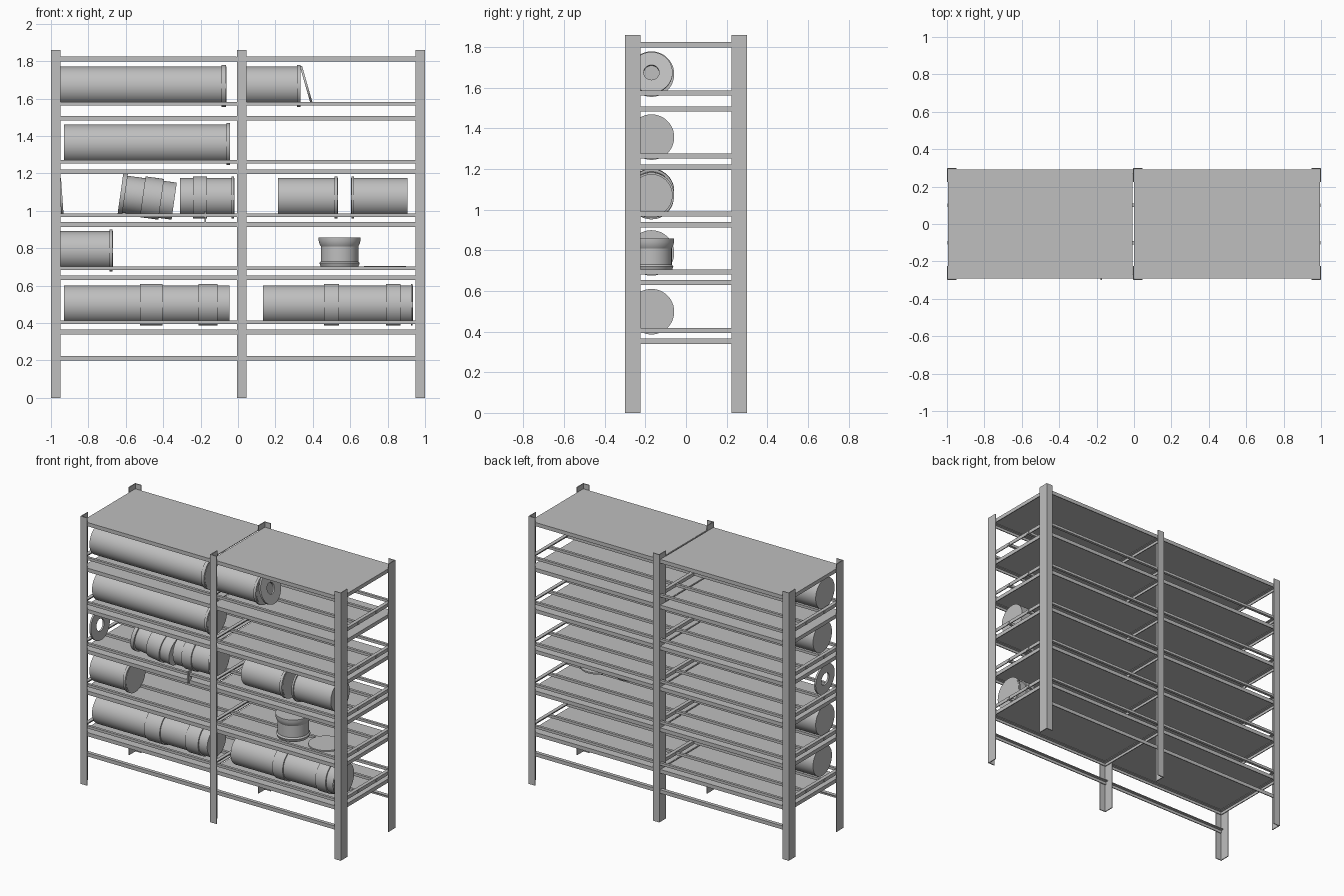
import bpy, bmesh, math
from mathutils import Matrix

if "Cube" in bpy.data.objects:
    bpy.data.objects.remove(bpy.data.objects["Cube"])

steel = bpy.data.materials.new("grey_steel")
steel.use_nodes = True
GREY = (0.52, 0.52, 0.52, 1)
steel.diffuse_color = GREY
steel.node_tree.nodes["Principled BSDF"].inputs["Base Color"].default_value = GREY


def finish(name, bm, smooth=False):
    bmesh.ops.recalc_face_normals(bm, faces=bm.faces)
    mesh = bpy.data.meshes.new(name)
    bm.to_mesh(mesh)
    bm.free()
    mesh.materials.append(steel)
    ob = bpy.data.objects.new(name, mesh)
    bpy.context.collection.objects.link(ob)
    if smooth:
        bpy.ops.object.select_all(action='DESELECT')
        ob.select_set(True)
        bpy.context.view_layer.objects.active = ob
        bpy.ops.object.shade_smooth_by_angle(angle=math.radians(30))
    return ob


def boxes(name, ranges):
    """One object made of boxes, each given as x, y and z ranges."""
    bm = bmesh.new()
    for spans in ranges:
        mid = [(a + b) / 2 for a, b in spans]
        size = [abs(b - a) for a, b in spans]
        bmesh.ops.create_cube(bm, size=1, matrix=Matrix.Translation(mid) @ Matrix.Diagonal(size + [1]))
    return finish(name, bm)


def turned(name, profile, loc, tilt=(0, 0, 0), ring=False, sides=48):
    """Revolve (x, radius) points about the x axis; ring closes the loop."""
    bm = bmesh.new()
    loops = [[bm.verts.new((x, r * math.cos(2 * math.pi * i / sides), r * math.sin(2 * math.pi * i / sides)))
              for i in range(sides)] for x, r in profile]
    pairs = list(zip(loops, loops[1:]))
    if ring:
        pairs.append((loops[-1], loops[0]))
    else:
        bm.faces.new(loops[0])
        bm.faces.new(loops[-1])
    for a, b in pairs:
        for i in range(sides):
            j = (i + 1) % sides
            bm.faces.new((a[i], a[j], b[j], b[i]))
    ob = finish(name, bm, True)
    ob.location = loc
    ob.rotation_euler = [math.radians(a) for a in tilt]
    return ob


T = 0.006      # sheet thickness of the angle iron
SIDE = 0.3     # half depth of the rack
RAIL_Y = 0.292

# Angle iron posts: a face leg along x and a side leg along y
for label, x, d in (("right", -1, 1), ("middle", -0.005, 1), ("left", 1, -1)):
    for end, s in (("front", -1), ("back", 1)):
        boxes(f"{label}_{end}_post", [
            ((x, x + d * 0.05), (s * SIDE, s * (SIDE - T)), (0, 1.86)),
            ((x, x + d * T), (s * SIDE, s * 0.225), (0, 1.86))])

BAYS = (("right", -0.994, -0.007), ("left", 0.003, 0.994))


def long_rails(name, z0, z1):
    parts = []
    for s in (-1, 1):
        parts.append(((-0.99, 0.99), (s * RAIL_Y, s * (RAIL_Y - T)), (z0, z1)))
        parts.append(((-0.99, 0.99), (s * RAIL_Y, s * (RAIL_Y - 0.025)), (z1 - T, z1)))
    boxes(name, parts)


def side_rails(name, z0, z1):
    parts = []
    for x, d in ((-0.994, 1), (0.001, 1), (0.994, -1)):
        parts.append(((x, x + d * T), (-RAIL_Y, RAIL_Y), (z0, z1)))
        parts.append(((x, x + d * 0.025), (-RAIL_Y, RAIL_Y), (z1 - T, z1)))
    boxes(name, parts)


# Shelves: sheet panels carried on angle rails
for n, z in enumerate((0.366, 0.655, 0.939, 1.222, 1.508, 1.825)):
    long_rails(f"shelf_{n}_long_rails", z - 0.026, z - 0.002)
    side_rails(f"shelf_{n}_side_rails", z - 0.026, z - 0.002)
    for bay, x0, x1 in BAYS:
        boxes(f"shelf_{n}_{bay}_panel", [((x0, x1), (-RAIL_Y, RAIL_Y), (z - 0.004, z))])
long_rails("base_long_rails", 0.2, 0.225)

# Raised cradles: four long bars on cross rails above each shelf
BARS = (0.413, 0.702, 0.986, 1.272, 1.582)
for n, z in enumerate(BARS):
    boxes(f"cradle_{n}_bars", [((-0.998, 0.998), (y - 0.009, y + 0.009), (z - 0.018, z))
                               for y in (-0.283, -0.1, 0.1, 0.283)])
    side_rails(f"cradle_{n}_side_rails", z - 0.02, z + 0.004)

PIPE_Y = -0.17
R = 0.104


def pipe(name, level, x0, x1, collars=()):
    """A capped pipe lying along x with raised collars."""
    profile = [(x0, R)]
    for a, b in collars:
        lift = R + 0.008
        profile += [(a, R), (a, lift), (b, lift), (b, R)]
    profile.append((x1, R))
    clean = [p for i, p in enumerate(profile) if i == 0 or p != profile[i - 1]]
    return turned(name, clean, (0, PIPE_Y, BARS[level] + 0.085))


# Stored pipes, from the lowest level up
pipe("bottom_right_pipe", 0, -0.93, -0.045, [(-0.525, -0.405), (-0.21, -0.11)])
pipe("bottom_left_pipe", 0, 0.135, 0.935, [(0.46, 0.54), (0.79, 0.87), (0.925, 0.933)])
pipe("short_pipe", 1, -0.95, -0.668, [(-0.688, -0.67)])
pipe("third_level_pipe", 2, 0.215, 0.535, [(0.515, 0.533)])
pipe("third_level_end_pipe", 2, 0.605, 0.905, [(0.607, 0.62)])
pipe("fitting_straight", 2, -0.31, -0.02, [(-0.24, -0.165), (-0.035, -0.022)])
pipe("fourth_level_pipe", 3, -0.93, -0.042, [(-0.062, -0.044)])
pipe("top_right_pipe", 4, -0.95, -0.062, [(-0.088, -0.064)])
pipe("top_left_pipe", 4, 0.0, 0.335, [(0.315, 0.333)])

# Slanted fitting beside the straight one
z3 = BARS[2] + 0.085
turned("fitting_bend", [(-0.15, R), (-0.15, R + 0.008), (-0.125, R + 0.008), (-0.125, R - 0.004),
                        (-0.03, R - 0.004), (-0.03, R + 0.006), (0.07, R + 0.006), (0.07, R - 0.004),
                        (0.14, R - 0.004)],
       (-0.48, PIPE_Y, z3), tilt=(0, 8, 0))
boxes("fitting_clip", [((-0.18, -0.17), (-0.3, -0.27), (0.92, 1.0))])


def washer(name, loc, tilt, hole):
    turned(name, [(-0.006, hole), (-0.006, R), (0.006, R), (0.006, hole)], loc, tilt, ring=True)


# Loose flange rings and lid
washer("leaning_flange", (0.365, PIPE_Y, 1.674), (0, -16, 0), 0.038)
washer("standing_flange", (-0.945, PIPE_Y, z3), (0, -4, 0), 0.042)
turned("loose_lid", [(-0.005, 0.112), (0.005, 0.112)], (0.785, -0.155, 0.7), tilt=(20, -90, 0))

# Upright coupling with flared rims
turned("upright_coupling", [(0, 0.1), (0.02, 0.108), (0.03, 0.1), (0.11, 0.1),
                            (0.12, 0.106), (0.14, 0.112), (0.158, 0.112)],
       (0.543, PIPE_Y, 0.7), tilt=(0, -90, 0))
